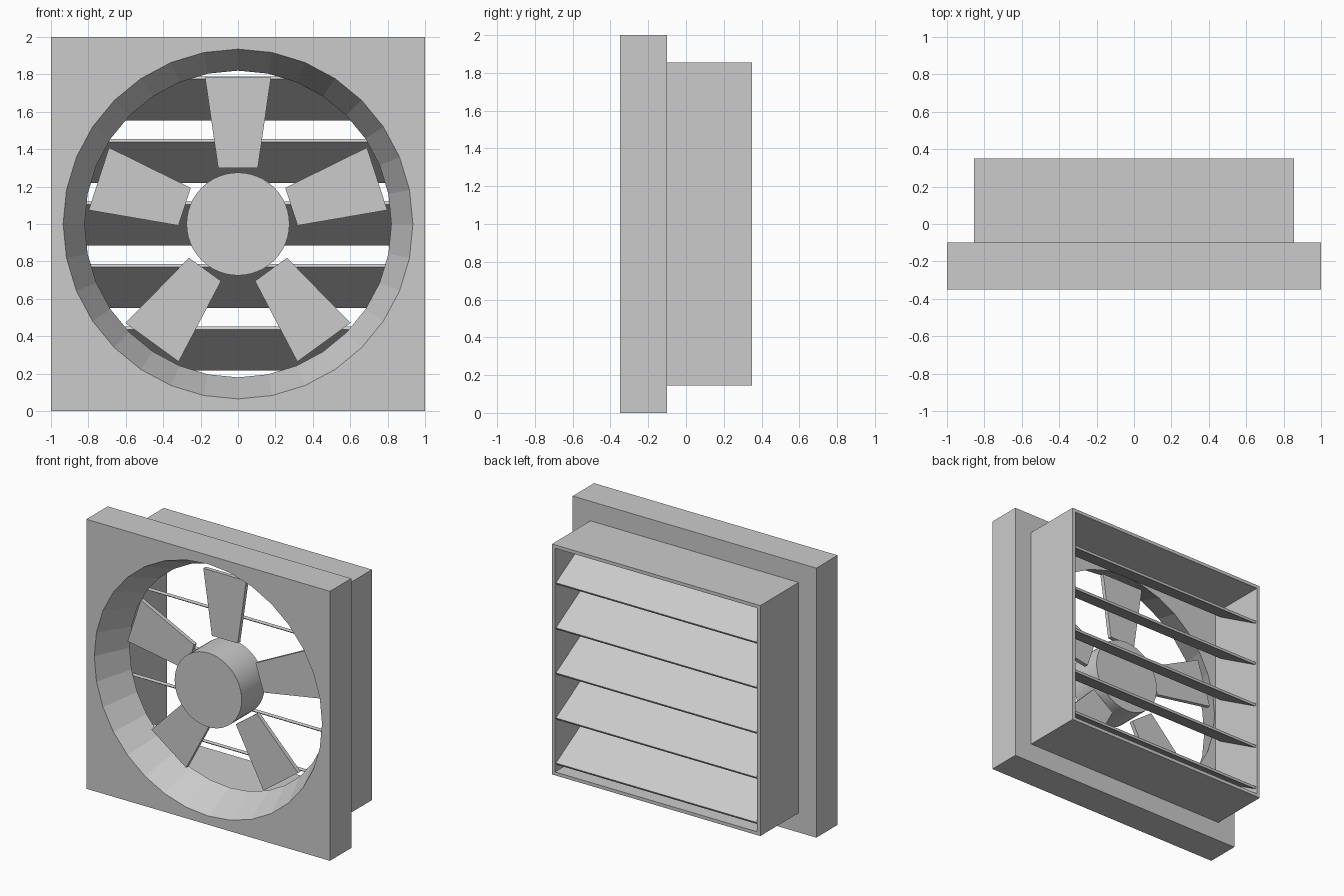
import bpy, bmesh, math
from mathutils import Matrix

if "Cube" in bpy.data.objects:
    bpy.data.objects.remove(bpy.data.objects["Cube"])


def make(name, bm, matrix=Matrix()):
    bmesh.ops.recalc_face_normals(bm, faces=bm.faces)
    bm.transform(matrix)
    me = bpy.data.meshes.new(name)
    bm.to_mesh(me)
    bm.free()
    ob = bpy.data.objects.new(name, me)
    bpy.context.collection.objects.link(ob)
    return ob


def box(name, size, center, tilt=0.0):
    bm = bmesh.new()
    bmesh.ops.create_cube(bm, size=1, matrix=Matrix.Diagonal((*size, 1)))
    return make(name, bm, Matrix.Translation(center) @ Matrix.Rotation(tilt, 4, 'X'))


def cone(name, r_front, r_back, y0, y1, sides):
    # Round part along y, centred at z = 1
    bm = bmesh.new()
    bmesh.ops.create_cone(bm, cap_ends=True, segments=sides,
                          radius1=r_front, radius2=r_back, depth=y1 - y0)
    return make(name, bm, Matrix.Translation((0, (y0 + y1) / 2, 1))
                @ Matrix.Rotation(-math.pi / 2, 4, 'X'))


def cut(ob, cutter):
    cutter.hide_render = True
    mod = ob.modifiers.new("cut", 'BOOLEAN')
    mod.operation = 'DIFFERENCE'
    mod.solver = 'EXACT'
    mod.object = cutter
    bpy.context.view_layer.objects.active = ob
    bpy.ops.object.modifier_apply(modifier=mod.name)
    bpy.data.objects.remove(cutter)


# Front panel with a tapered air inlet
panel = box("front_panel", (2, 0.25, 2), (0, -0.225, 1))
slope = (0.935 - 0.82) / 0.25
cut(panel, cone("inlet_cutter", 0.935 + 0.1 * slope, 0.82 - 0.1 * slope, -0.45, 0.0, 32))

# Open rear frame
frame = box("rear_frame", (1.71, 0.45, 1.71), (0, 0.125, 1))
cut(frame, box("frame_cutter", (1.66, 0.8, 1.66), (0, 0.125, 1)))

# Louvre slats, sloping down to the back
for i in range(5):
    box(f"louvre_{i + 1}", (1.66, 0.439, 0.018),
        (0, 0.145, 1.003 + (i - 2) * 0.3345), -math.radians(30))

# Hub
hub = cone("hub", 0.275, 0.275, -0.35, -0.08, 48)
bpy.ops.object.select_all(action='DESELECT')
hub.select_set(True)
bpy.context.view_layer.objects.active = hub
bpy.ops.object.shade_smooth_by_angle(angle=math.radians(30))

# Fan blades, tapered towards the hub
outline = [(-0.106, 0.30), (0.106, 0.30), (0.176, 0.782), (-0.176, 0.782)]
for i in range(5):
    bm = bmesh.new()
    face = bm.faces.new([bm.verts.new((x, -0.155, z)) for x, z in outline])
    ext = bmesh.ops.extrude_face_region(bm, geom=[face])
    bmesh.ops.translate(bm, vec=(0, 0.03, 0),
                        verts=[v for v in ext["geom"] if isinstance(v, bmesh.types.BMVert)])
    make(f"blade_{i + 1}", bm, Matrix.Translation((0, 0, 1))
         @ Matrix.Rotation(i * math.tau / 5, 4, 'Y'))
